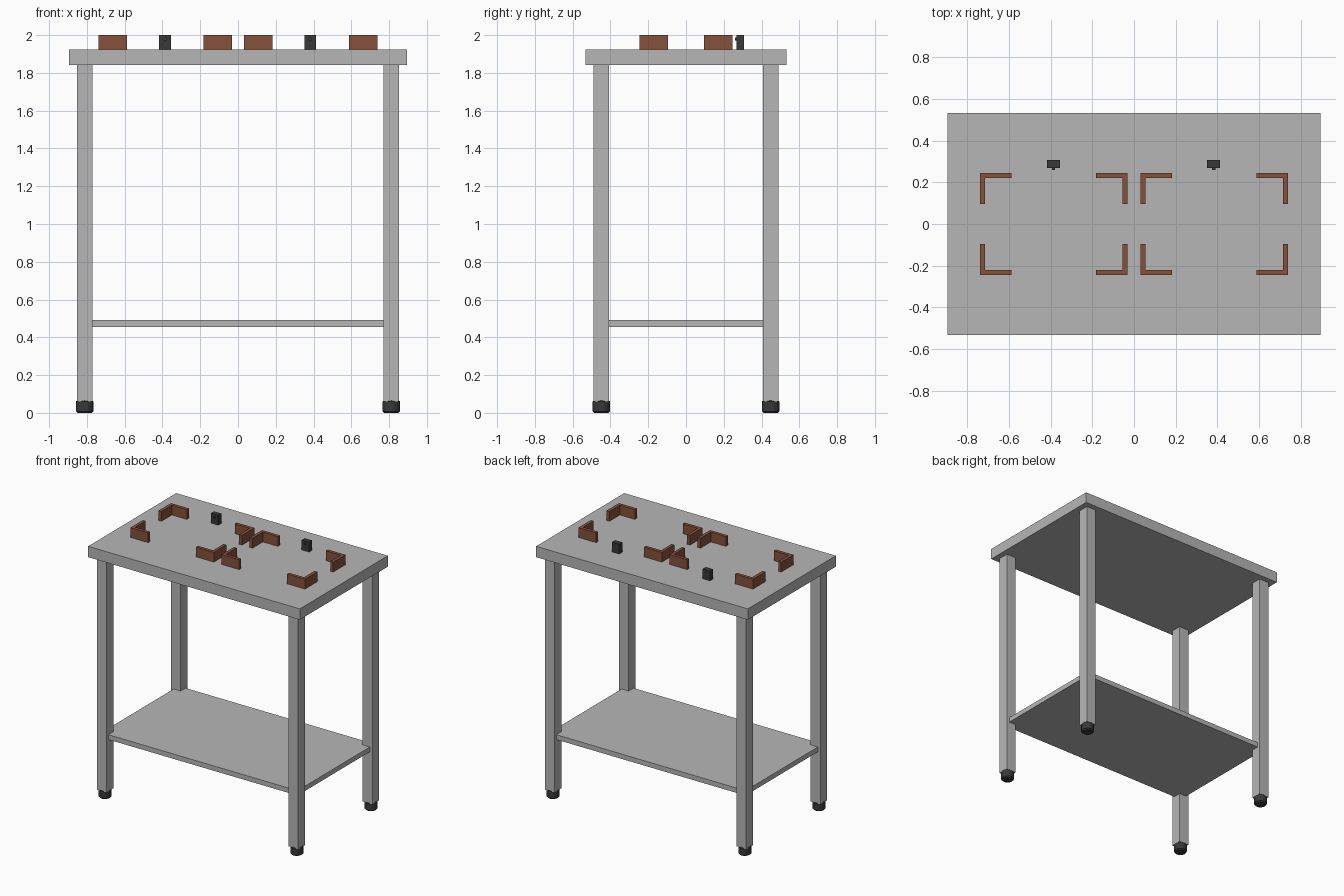
import bpy
import math

if "Cube" in bpy.data.objects:
    bpy.data.objects.remove(bpy.data.objects["Cube"])


def material(name, rgb):
    m = bpy.data.materials.new(name)
    m.diffuse_color = (*rgb, 1.0)
    m.use_nodes = True
    m.node_tree.nodes["Principled BSDF"].inputs["Base Color"].default_value = m.diffuse_color
    return m


STEEL = material("light grey steel", (0.47, 0.47, 0.47))
WOOD = material("brown", (0.24, 0.085, 0.042))
RUBBER = material("dark rubber", (0.04, 0.04, 0.04))
BROWN_DARK = material("dark brown", (0.09, 0.05, 0.03))


def box(name, lo, hi, mat):
    """Axis-aligned box between two corners."""
    lo, hi = [[f(a, b) for a, b in zip(lo, hi)] for f in (min, max)]
    bpy.ops.mesh.primitive_cube_add(size=1, location=[(a + b) / 2 for a, b in zip(lo, hi)])
    ob = bpy.context.object
    ob.name = name
    ob.scale = [b - a for a, b in zip(lo, hi)]
    bpy.ops.object.transform_apply(location=False, rotation=False, scale=True)
    ob.data.materials.append(mat)
    return ob


def cylinder(name, radius, depth, loc, mat, sides, rot=(0, 0, 0)):
    bpy.ops.mesh.primitive_cylinder_add(vertices=sides, radius=radius, depth=depth,
                                        location=loc, rotation=rot)
    ob = bpy.context.object
    ob.name = name
    ob.data.materials.append(mat)
    return ob


def prism(name, outline, z0, z1, mat):
    """Extrude a flat outline upwards."""
    n = len(outline)
    verts = [(x, y, z) for z in (z0, z1) for x, y in outline]
    faces = [list(range(n))[::-1], list(range(n, 2 * n))]
    faces += [[i, (i + 1) % n, n + (i + 1) % n, n + i] for i in range(n)]
    mesh = bpy.data.meshes.new(name)
    mesh.from_pydata(verts, [], faces)
    mesh.materials.append(mat)
    ob = bpy.data.objects.new(name, mesh)
    bpy.context.collection.objects.link(ob)
    return ob


TOP = 1.925

# Table top and lower shelf
box("table_top", (-0.895, -0.532, 1.842), (0.895, 0.532, TOP), STEEL)
box("lower_shelf", (-0.83, -0.467, 0.456), (0.83, 0.467, 0.493), STEEL)

# Legs with rubber feet
for sx in (-1, 1):
    for sy in (-1, 1):
        box("leg", (sx * 0.77, sy * 0.407, 0.06), (sx * 0.852, sy * 0.489, 1.85), STEEL)
        foot = cylinder("foot", 0.046, 0.068, (sx * 0.812, sy * 0.448, 0.034), RUBBER, 16)
        bevel = foot.modifiers.new("rim", "BEVEL")
        bevel.width = 0.008
        bevel.segments = 1
        bevel.angle_limit = math.radians(40)

# L-shaped corner brackets marking two places on the top
T, ARM = 0.024, 0.15
for side in (-1, 1):
    for corner_x, dx in ((0.032, 1), (0.738, -1)):
        for sy in (-1, 1):
            shape = [(0, 0), (ARM, 0), (ARM, T), (T, T), (T, ARM), (0, ARM)]
            pts = [(side * (corner_x + dx * u), sy * (0.245 - v)) for u, v in shape]
            if side * dx * -sy < 0:
                pts.reverse()
            prism("corner_bracket", pts, TOP, 2.0, WOOD)

# Small sensor blocks, each with a round button facing forward
for x in (-0.386, 0.382):
    box("sensor_block", (x - 0.031, 0.268, TOP), (x + 0.031, 0.306, 2.0), RUBBER)
    cylinder("sensor_button", 0.008, 0.012, (x, 0.266, 1.979), BROWN_DARK, 12,
             (math.pi / 2, 0, 0))
